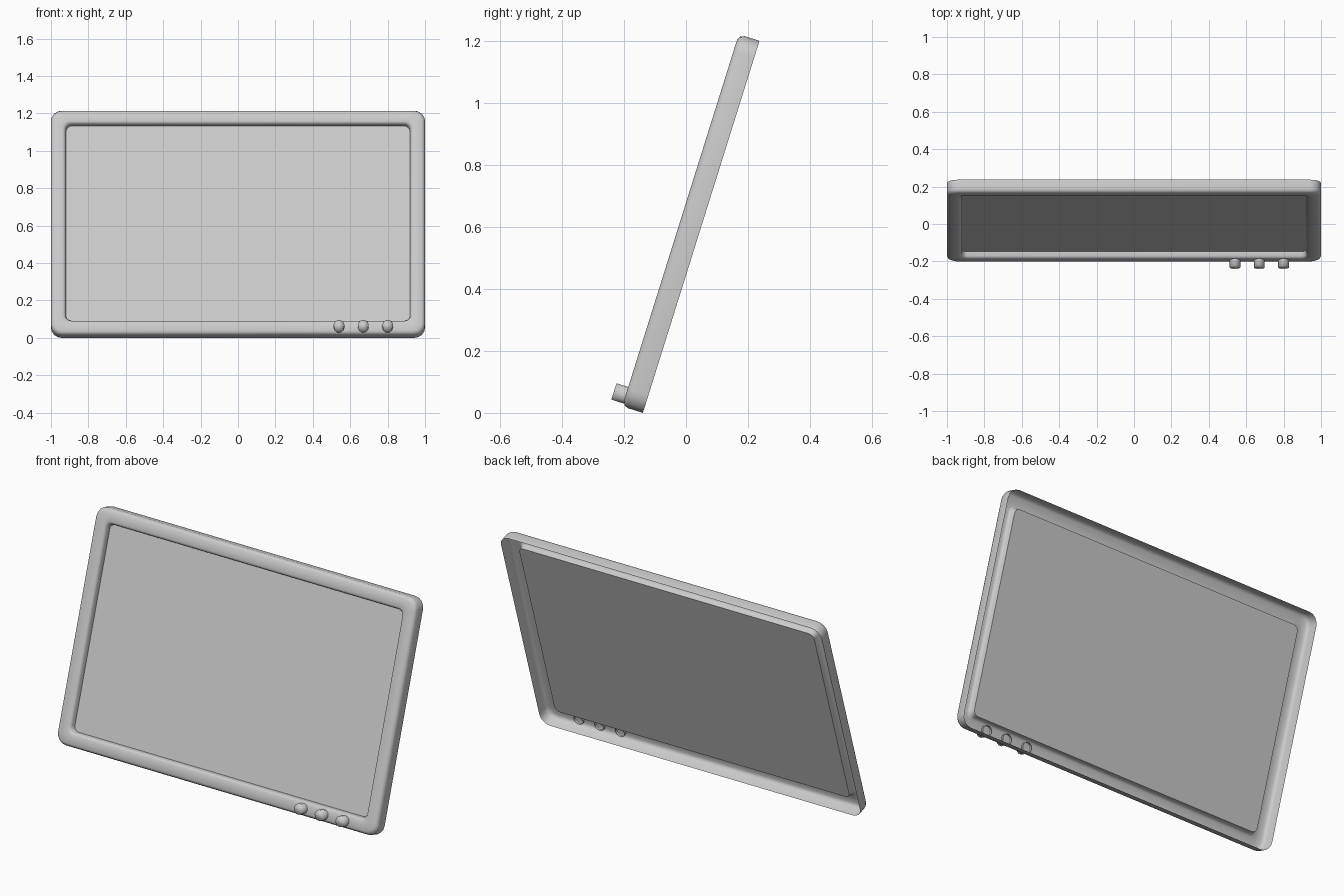
import bpy, bmesh, math
from mathutils import Matrix

if "Cube" in bpy.data.objects:
    bpy.data.objects.remove(bpy.data.objects["Cube"])

LENGTH = 1.257                      # panel height along its slope
TILT = math.radians(17.4)
# local frame: x right, -y towards the viewer, z up the slope
PLACE = Matrix.Translation((0, -0.139, 0)) @ Matrix.Rotation(-TILT, 4, 'X')


def rounded_ring(bm, inset, w, r, seg=4):
    """Rounded rectangle of vertices at forward offset w."""
    hx, hz = 1 - inset - r, LENGTH / 2 - inset - r
    ring = []
    for i, (sx, sz) in enumerate([(1, 1), (-1, 1), (-1, -1), (1, -1)]):
        for k in range(seg + 1):
            a = math.pi / 2 * (i + k / seg)
            ring.append(bm.verts.new((sx * hx + r * math.cos(a), -w,
                                      LENGTH / 2 + sz * hz + r * math.sin(a))))
    return ring


def finish(bm, name, angle):
    bm.normal_update()
    me = bpy.data.meshes.new(name)
    bm.transform(PLACE)
    bm.to_mesh(me)
    bm.free()
    ob = bpy.data.objects.new(name, me)
    bpy.context.collection.objects.link(ob)
    bpy.ops.object.select_all(action='DESELECT')
    ob.select_set(True)
    bpy.context.view_layer.objects.active = ob
    bpy.ops.object.shade_smooth_by_angle(angle=math.radians(angle))
    return ob


# Frame: open-backed shell swept from the outer rim to the inner lip
profile = [(0, 0), (0, 0.05), (0.005, 0.063), (0.017, 0.070),
           (0.064, 0.070), (0.073, 0.066), (0.078, 0.057), (0.081, 0.035)]
bm = bmesh.new()
rings = [rounded_ring(bm, i, w, 0.058 - 0.35 * i) for i, w in profile]
for a, b in zip(rings, rings[1:]):
    for k in range(len(a)):
        n = (k + 1) % len(a)
        bm.faces.new((a[k], b[k], b[n], a[n]))
bmesh.ops.reverse_faces(bm, faces=bm.faces[:])
if sum(f.normal.y * f.calc_area() for f in bm.faces if not f.normal_update()) > 0:
    bmesh.ops.reverse_faces(bm, faces=bm.faces[:])
finish(bm, "frame", 50)

# Screen: flat sheet at the bottom of the recess
bm = bmesh.new()
face = bm.faces.new(rounded_ring(bm, 0.081, 0.035, 0.03))
face.normal_update()
if face.normal.y > 0:
    face.normal_flip()
finish(bm, "screen", 30)

# Knobs: short smooth cylinders, open at the back
for n, x in enumerate((0.54, 0.67, 0.80)):
    bm = bmesh.new()
    loops = [[bm.verts.new((x + 0.029 * math.cos(math.tau * k / 10), -w,
                            0.038 + 0.029 * math.sin(math.tau * k / 10)))
              for k in range(10)] for w in (0.058, 0.110)]
    for k in range(10):
        m = (k + 1) % 10
        bm.faces.new((loops[0][k], loops[0][m], loops[1][m], loops[1][k]))
    bm.faces.new(loops[1])
    bmesh.ops.recalc_face_normals(bm, faces=bm.faces[:])
    finish(bm, f"knob_{n + 1}", 100)
